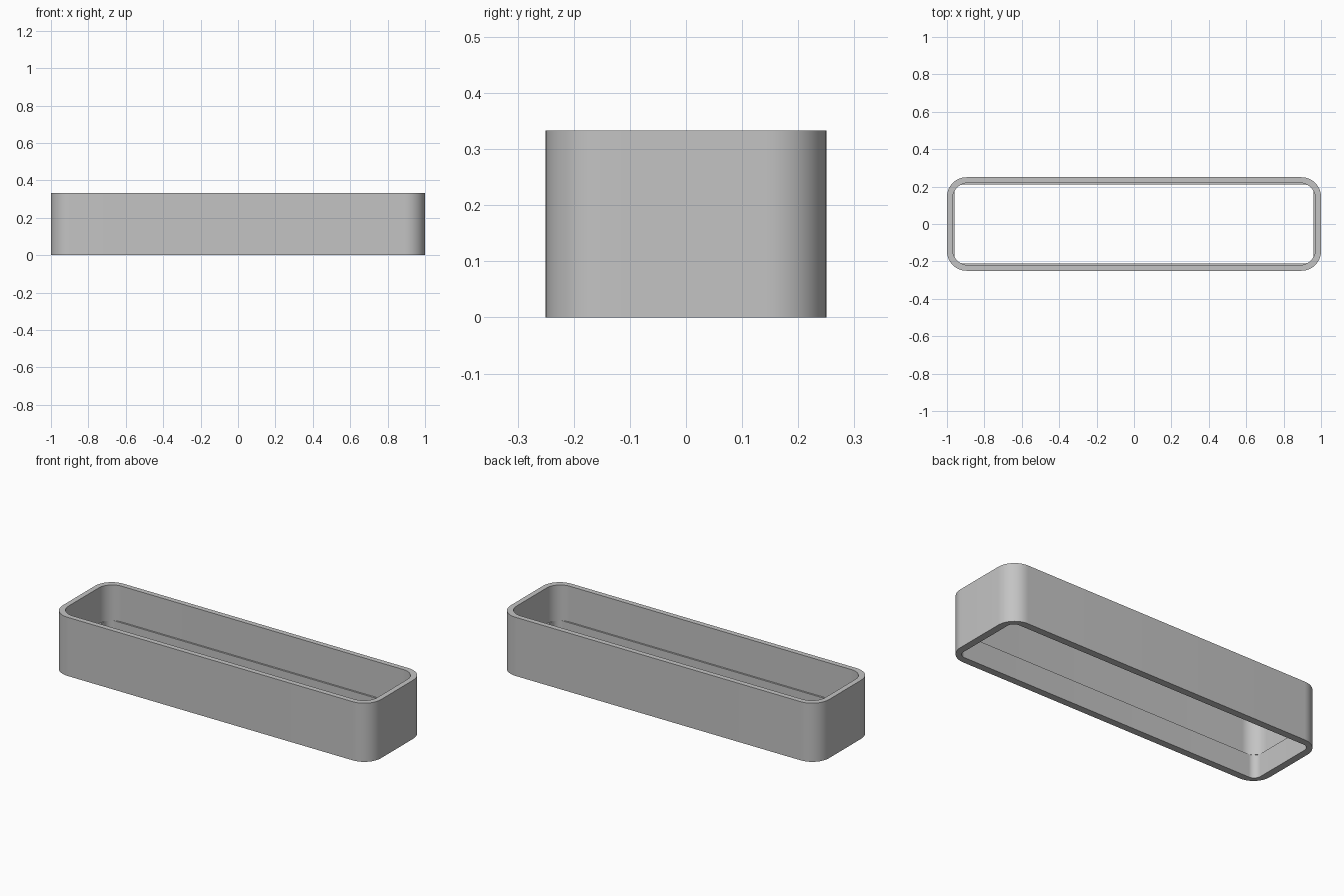
import bpy
import bmesh
import math

cube = bpy.data.objects.get("Cube")
if cube:
    bpy.data.objects.remove(cube, do_unlink=True)

HALF_X, HALF_Y, HEIGHT = 1.0, 0.25, 0.333
LEDGE_Z = 0.13
STEPS = 16  # segments per rounded corner


def rounded_ring(bm, inset, radius, z):
    """Ring of vertices around a rounded rectangle."""
    cx, cy = HALF_X - inset - radius, HALF_Y - inset - radius
    ring = []
    for corner, (sx, sy) in enumerate([(1, 1), (-1, 1), (-1, -1), (1, -1)]):
        for i in range(STEPS + 1):
            a = (corner + i / STEPS) * math.pi / 2
            ring.append(bm.verts.new((sx * cx + radius * math.cos(a),
                                      sy * cy + radius * math.sin(a), z)))
    return ring


# Plain grey material
grey = bpy.data.materials.new("plain grey")
grey.use_nodes = True
colour = (0.55, 0.55, 0.55, 1)
grey.diffuse_color = colour
grey.node_tree.nodes["Principled BSDF"].inputs["Base Color"].default_value = colour

# Wall section: inset, corner radius, height; the lower opening is narrower
section = [
    (0, 0.105, 0), (0, 0.105, HEIGHT),              # outside
    (0.03, 0.085, HEIGHT), (0.03, 0.085, LEDGE_Z),  # upper opening
    (0.04, 0.04, LEDGE_Z), (0.04, 0.04, 0),         # lower opening
]

bm = bmesh.new()
rings = [rounded_ring(bm, *s) for s in section]
for k, ring in enumerate(rings):
    following = rings[(k + 1) % len(rings)]
    for i in range(len(ring)):
        j = (i + 1) % len(ring)
        bm.faces.new((ring[i], ring[j], following[j], following[i]))

mesh = bpy.data.meshes.new("stepped_sleeve")
bm.to_mesh(mesh)
bm.free()
mesh.materials.append(grey)
sleeve = bpy.data.objects.new("stepped_sleeve", mesh)
bpy.context.collection.objects.link(sleeve)

# Smooth corners with crisp rims
bpy.ops.object.select_all(action="DESELECT")
sleeve.select_set(True)
bpy.context.view_layer.objects.active = sleeve
bpy.ops.object.shade_smooth_by_angle(angle=math.radians(30))
